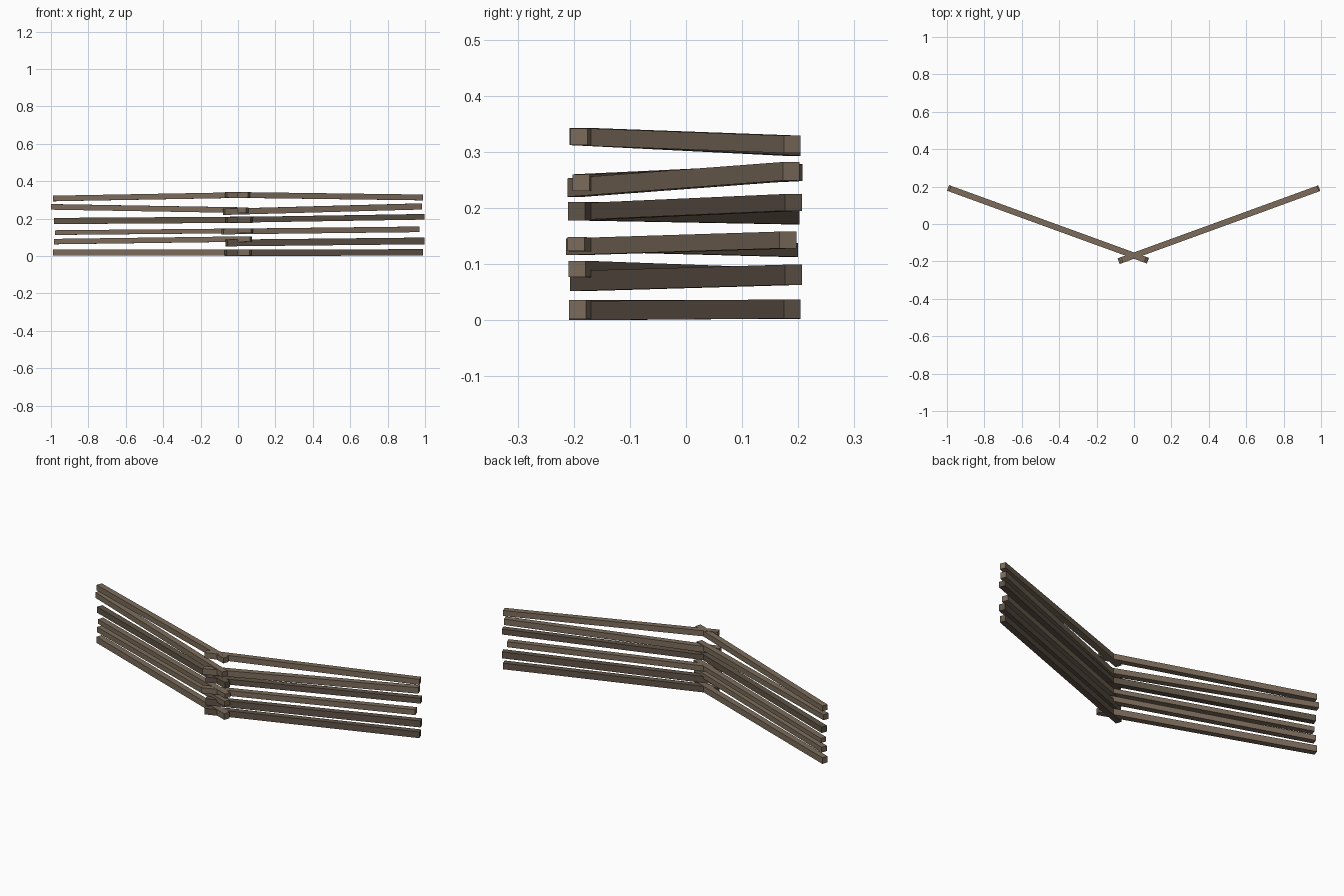
import bpy
from mathutils import Vector
from math import radians, tan, cos, sin

if "Cube" in bpy.data.objects:
    bpy.data.objects.remove(bpy.data.objects["Cube"])

ANGLE = radians(20)
CROSS_Y = -0.169   # where the two fence wings cross
WIDTH = 0.032


def material(name, rgb):
    m = bpy.data.materials.new(name)
    m.diffuse_color = (*rgb, 1)
    m.use_nodes = True
    m.node_tree.nodes["Principled BSDF"].inputs["Base Color"].default_value = m.diffuse_color
    return m


light = material("weathered_wood", (0.20, 0.15, 0.105))
dark = material("dark_wood", (0.115, 0.088, 0.062))


def rail(name, side, x_in, x_out, z_in, z_out, h, mat):
    """Square beam from past the crossing to the outer end; z values are undersides."""
    off = WIDTH / 2 * sin(ANGLE)
    a, b = x_in + off, x_out - off
    across = Vector((-sin(ANGLE), cos(ANGLE), 0)) * WIDTH / 2
    verts = []
    for x, z in ((a, z_in), (b, z_out)):
        c = Vector((x, CROSS_Y + x * tan(ANGLE), z))
        up = Vector((0, 0, h))
        verts += [c - across, c + across, c + across + up, c - across + up]
    verts = [(v.x * side, v.y, v.z) for v in verts]
    faces = [(0, 3, 2, 1), (4, 5, 6, 7)]
    faces += [(i, (i + 1) % 4, (i + 1) % 4 + 4, i + 4) for i in range(4)]
    if side < 0:
        faces = [f[::-1] for f in faces]
    me = bpy.data.meshes.new(name)
    me.from_pydata(verts, [], faces)
    me.materials.append(mat)
    bpy.context.collection.objects.link(bpy.data.objects.new(name, me))


# x inner, x outer, z inner, z outer, height, wood
right = [
    (-0.072, 0.990, 0.000, 0.003, 0.034, dark),
    (-0.067, 0.996, 0.052, 0.063, 0.036, dark),
    (-0.088, 0.970, 0.116, 0.128, 0.030, light),
    (-0.066, 0.996, 0.178, 0.195, 0.030, dark),
    (-0.080, 0.985, 0.220, 0.249, 0.033, light),
    (-0.070, 0.990, 0.312, 0.298, 0.031, light),
]
left = [
    (-0.072, 0.990, 0.002, 0.002, 0.034, light),
    (-0.075, 0.985, 0.077, 0.063, 0.029, light),
    (-0.080, 0.978, 0.123, 0.113, 0.025, light),
    (-0.078, 0.985, 0.178, 0.171, 0.033, dark),
    (-0.055, 1.000, 0.230, 0.248, 0.030, light),
    (-0.065, 0.990, 0.312, 0.293, 0.030, light),
]

# Stacked split rails of both wings
for i, (r, l) in enumerate(zip(right, left), 1):
    rail(f"right_rail_{i}", 1, *r)
    rail(f"left_rail_{i}", -1, *l)
